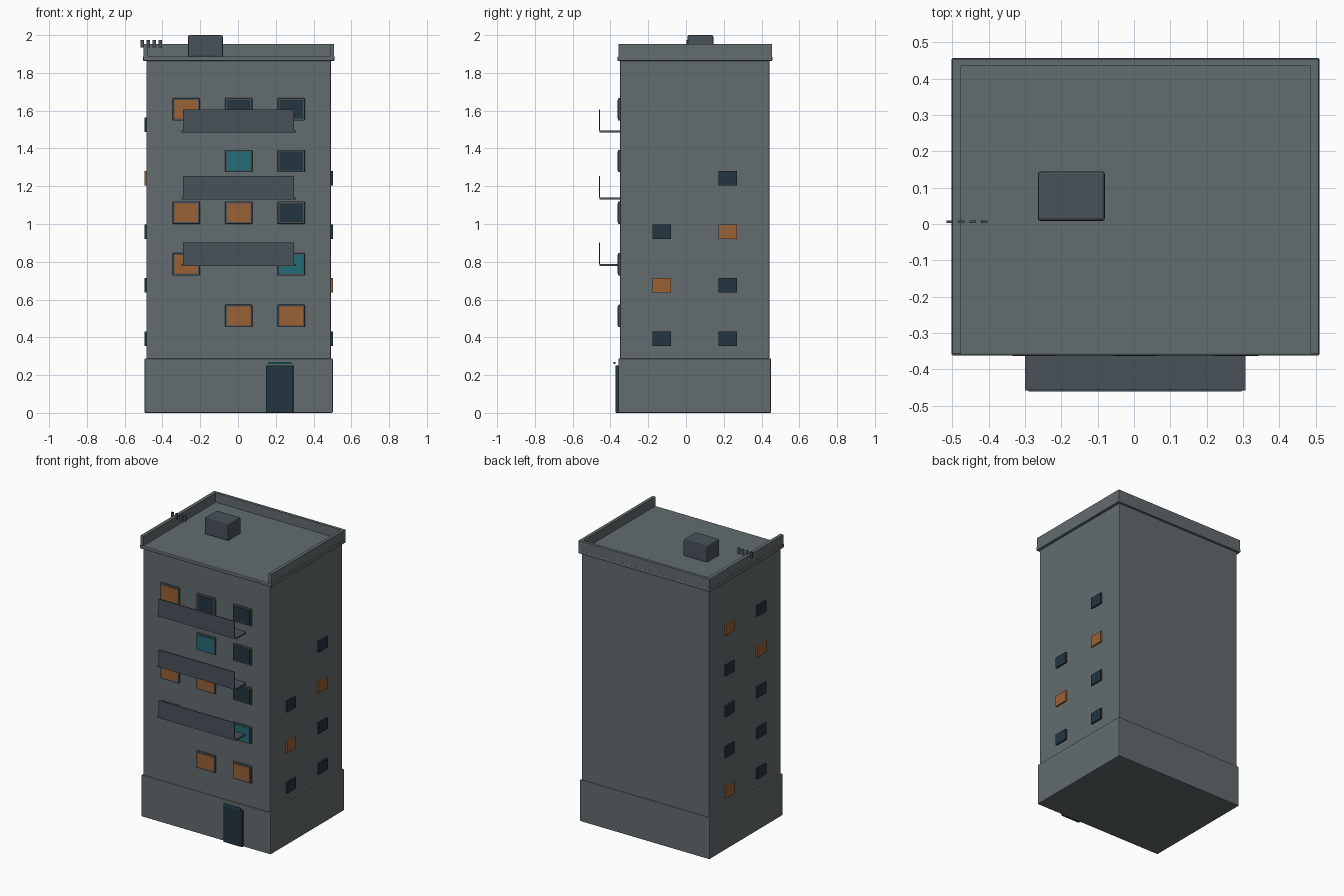
import bpy
import bmesh

if "Cube" in bpy.data.objects:
    bpy.data.objects.remove(bpy.data.objects["Cube"])


def material(name, r, g, b):
    m = bpy.data.materials.new(name)
    m.diffuse_color = (r, g, b, 1)
    m.use_nodes = True
    m.node_tree.nodes["Principled BSDF"].inputs["Base Color"].default_value = m.diffuse_color
    return m


WALL = material("wall_grey", 0.125, 0.15, 0.158)
TRIM = material("trim_grey", 0.065, 0.085, 0.1)
DARK = material("dark_glass", 0.016, 0.035, 0.05)
WARM = material("warm_glass", 0.32, 0.12, 0.035)
TEAL = material("teal_glass", 0.018, 0.15, 0.18)


def box(name, x, y, z, mat, bevel=0.0):
    """Box from (min, max) pairs on each axis, with an optional small chamfer."""
    bm = bmesh.new()
    bmesh.ops.create_cube(bm, size=1)
    for v in bm.verts:
        v.co = [lo + (c + 0.5) * (hi - lo) for c, (lo, hi) in zip(v.co, (x, y, z))]
    if bevel:
        bmesh.ops.bevel(bm, geom=bm.edges[:], offset=bevel, segments=2,
                        profile=0.5, affect='EDGES')
    me = bpy.data.meshes.new(name)
    bm.to_mesh(me)
    bm.free()
    me.materials.append(mat)
    ob = bpy.data.objects.new(name, me)
    bpy.context.collection.objects.link(ob)
    return ob


def span(centre, size):
    return (centre - size / 2, centre + size / 2)


# Main masses
box("base", (-0.495, 0.502), (-0.358, 0.45), (0, 0.288), WALL, 0.005)
box("tower", (-0.485, 0.492), (-0.349, 0.441), (0.27, 1.868), WALL, 0.004)
box("cornice", (-0.503, 0.511), (-0.362, 0.457), (1.863, 1.888), WALL, 0.005)

# Parapet on three sides, open at the front
PZ = (1.88, 1.953)
box("parapet_left", (-0.5, -0.476), (-0.357, 0.455), PZ, WALL)
box("parapet_right", (0.486, 0.508), (-0.357, 0.455), PZ, WALL)
box("parapet_back", (-0.5, 0.508), (0.435, 0.455), PZ, WALL)

# Roof unit and row of small bars
box("roof_unit", (-0.265, -0.08), (0.008, 0.145), (1.885, 2.0), TRIM, 0.008)
for i in range(4):
    box(f"roof_bar_{i}", span(-0.507 + i * 0.0317, 0.018), span(0.006, 0.006),
        (1.934, 1.975), TRIM)

# Front windows, bottom row first
GLASS = {"d": DARK, "o": WARM, "t": TEAL}
for row, cells in enumerate((".oo", "o.t", "ood", ".td", "odd")):
    for col, c in enumerate(cells):
        if c == ".":
            continue
        x, z = -0.274 + col * 0.278, 0.513 + row * 0.2735
        box(f"front_frame_{row}_{col}", span(x, 0.144), (-0.36, -0.34),
            span(z, 0.119), TRIM, 0.004)
        box(f"front_glass_{row}_{col}", span(x, 0.122), (-0.363, -0.345),
            span(z, 0.099), GLASS[c])

# Side windows: (front column, back column) per row, bottom row first
SIDES = {"right": ((0.48, 0.503), ("dd", "od", "do", ".d")),
         "left": ((-0.496, -0.475), ("do", "dd", "dd", "od", "do"))}
for side, (xr, rows) in SIDES.items():
    for row, cells in enumerate(rows):
        for y, c in zip((-0.128, 0.221), cells):
            if c != ".":
                box(f"{side}_window_{row}", xr, span(y, 0.097),
                    span(0.393 + row * 0.283, 0.076), GLASS[c])

# Balconies: thin slab and front panel
for i in range(3):
    z = 0.788 + i * 0.353
    box(f"balcony_slab_{i}", (-0.3, 0.307), (-0.458, -0.345), (z - 0.01, z), TRIM)
    box(f"balcony_panel_{i}", (-0.29, 0.296), (-0.461, -0.454),
        (z, z + 0.113), TRIM)

# Entrance door with light strip
box("door", (0.147, 0.293), (-0.373, -0.35), (0, 0.252), DARK, 0.003)
box("door_light", (0.158, 0.283), (-0.384, -0.372), (0.258, 0.27), TEAL)
